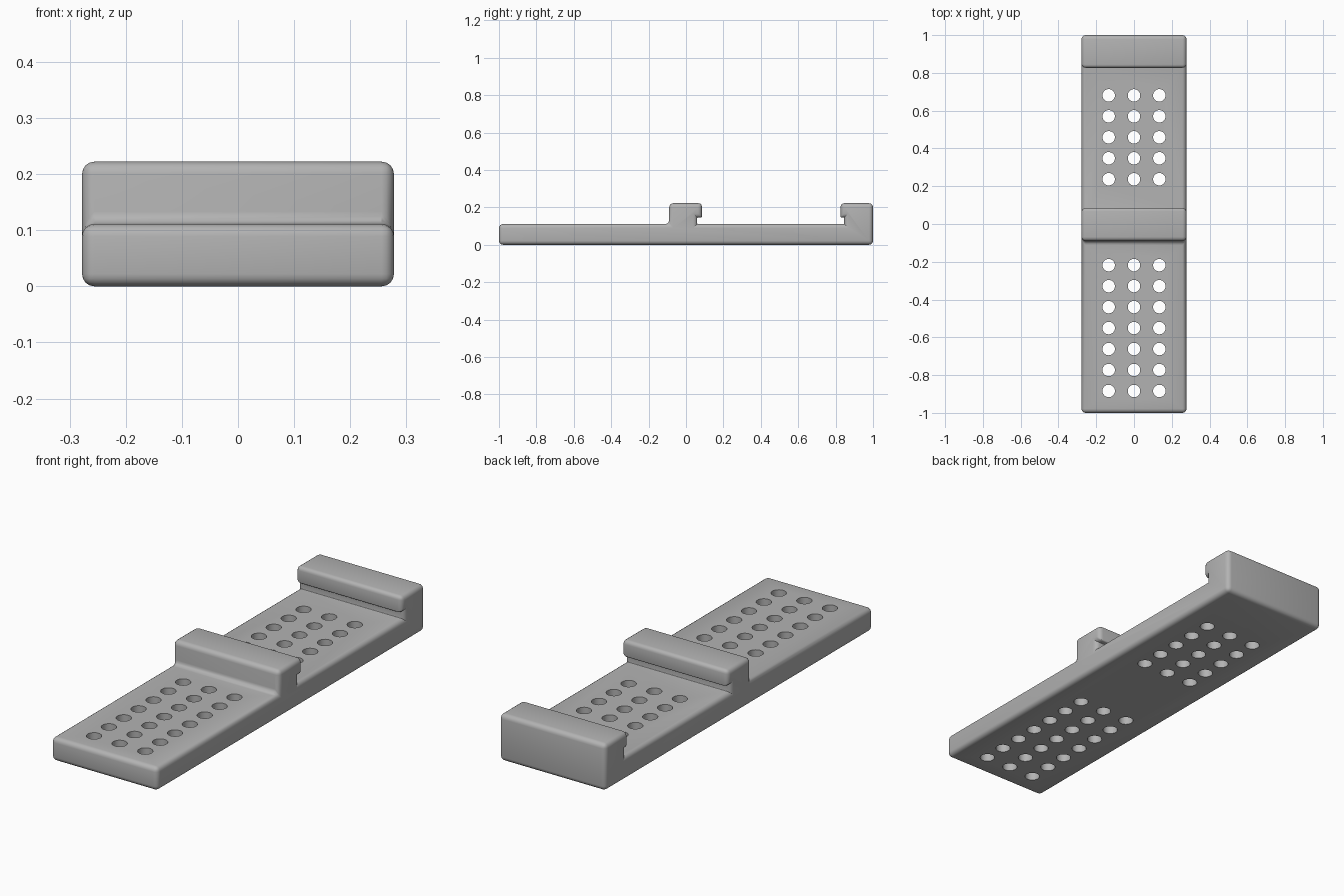
import bpy, bmesh, math

if "Cube" in bpy.data.objects:
    bpy.data.objects.remove(bpy.data.objects["Cube"])

W = 0.278      # half width
R = 0.022      # edge rounding radius
HOLE_R = 0.033

grey = bpy.data.materials.new("plain grey")
grey.diffuse_color = (0.45, 0.45, 0.45, 1)
grey.use_nodes = True
grey.node_tree.nodes["Principled BSDF"].inputs["Base Color"].default_value = grey.diffuse_color

# Side profile (y, z, rounding weight of the edge running across the width)
profile = [
    (-1.0, 0, 1), (1.0, 0, 1),
    (1.0, 0.222, 1), (0.827, 0.222, 0.8), (0.827, 0.145, 0.3),
    (0.846, 0.145, 0.15), (0.846, 0.111, 0.15),
    (0.06, 0.111, 0.15), (0.06, 0.145, 0.15),
    (0.085, 0.145, 0.3), (0.085, 0.222, 0.8),
    (-0.09, 0.222, 1), (-0.09, 0.111, 1), (-1.0, 0.111, 1),
]

# Body: slab with centre and end lips, extruded across the width
bm = bmesh.new()
weight = bm.edges.layers.float.new("bevel_weight_edge")
left = [bm.verts.new((-W, y, z)) for y, z, _ in profile]
right = [bm.verts.new((W, y, z)) for y, z, _ in profile]
bm.faces.new(left)
bm.faces.new(right)
n = len(profile)
for i in range(n):
    j = (i + 1) % n
    bm.faces.new((left[i], left[j], right[j], right[i]))
for e in bm.edges:
    e[weight] = 1.0
for i in range(n):
    bm.edges.get((left[i], right[i]))[weight] = profile[i][2]
bmesh.ops.recalc_face_normals(bm, faces=bm.faces)
mesh = bpy.data.meshes.new("slotted_plate")
bm.to_mesh(mesh)
bm.free()
body = bpy.data.objects.new("slotted_plate", mesh)
bpy.context.collection.objects.link(body)
mesh.materials.append(grey)

bevel = body.modifiers.new("rounded_edges", 'BEVEL')
bevel.limit_method = 'WEIGHT'
bevel.width = R
bevel.segments = 4
bevel.use_clamp_overlap = False

# Hole cutters: three columns, five rows behind the centre lip, seven in front
rows = [0.237 + 0.111 * i for i in range(5)] + [-0.218 - 0.111 * i for i in range(7)]
bm = bmesh.new()
for y in rows:
    for x in (-0.134, 0, 0.134):
        ret = bmesh.ops.create_cone(bm, cap_ends=True, segments=32, radius1=HOLE_R,
                                    radius2=HOLE_R, depth=0.4)
        bmesh.ops.translate(bm, verts=ret["verts"], vec=(x, y, 0.05))
cut_mesh = bpy.data.meshes.new("hole_cutter")
bm.to_mesh(cut_mesh)
bm.free()
cut_mesh.materials.append(grey)
cutter = bpy.data.objects.new("hole_cutter", cut_mesh)
bpy.context.collection.objects.link(cutter)

boolean = body.modifiers.new("holes", 'BOOLEAN')
boolean.operation = 'DIFFERENCE'
boolean.solver = 'EXACT'
boolean.object = cutter
cutter.hide_render = True
cutter.hide_viewport = True

# Apply the modifiers, then smooth the rounded edges
bpy.context.view_layer.objects.active = body
body.select_set(True)
for m in ("rounded_edges", "holes"):
    bpy.ops.object.modifier_apply(modifier=m)
bpy.data.objects.remove(cutter)
bpy.ops.object.shade_smooth_by_angle(angle=math.radians(32))
